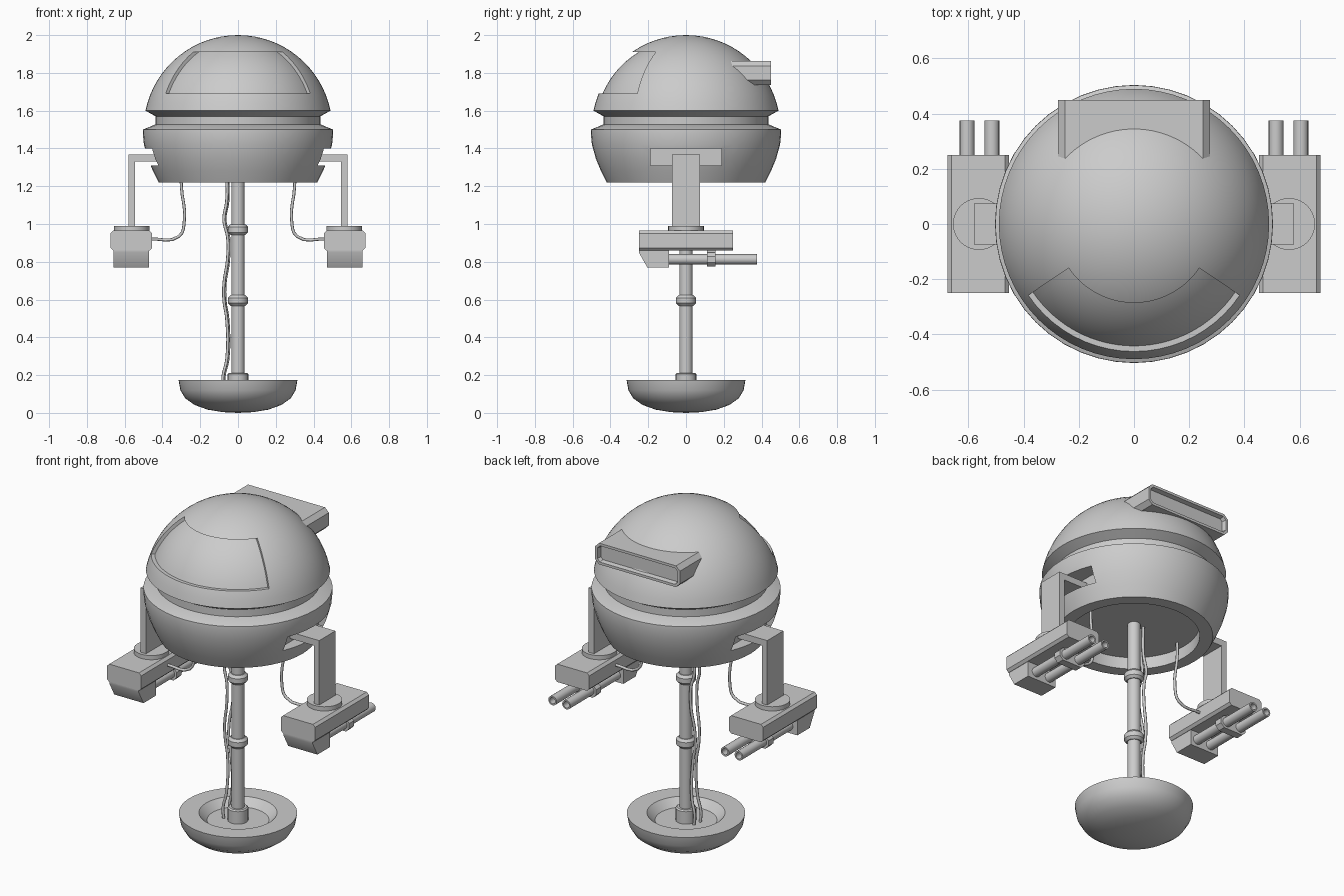
import bpy, bmesh
from math import sin, cos, pi, radians, asin, sqrt
from mathutils import Matrix, Vector

if "Cube" in bpy.data.objects:
    bpy.data.objects.remove(bpy.data.objects["Cube"])


def make(name, bm, mirror=False, angle=30):
    bmesh.ops.recalc_face_normals(bm, faces=bm.faces[:])
    me = bpy.data.meshes.new(name)
    bm.to_mesh(me)
    bm.free()
    ob = bpy.data.objects.new(name, me)
    bpy.context.collection.objects.link(ob)
    if mirror:
        ob.modifiers.new("Mirror", 'MIRROR')
    smooth(ob, angle)
    return ob


def smooth(ob, angle=30):
    bpy.ops.object.select_all(action='DESELECT')
    ob.select_set(True)
    bpy.context.view_layer.objects.active = ob
    bpy.ops.object.shade_smooth_by_angle(angle=radians(angle))


def lathe(name, prof, seg=32, mat=None, mirror=False, start=0, sweep=360, closed=False, angle=30):
    """Revolve (radius, z) points around z."""
    bm = bmesh.new()
    rot = Matrix.Rotation(radians(start), 4, 'Z')
    vs = [bm.verts.new(rot @ Vector((r, 0, z))) for r, z in prof]
    es = [bm.edges.new(p) for p in zip(vs, vs[1:])]
    if closed:
        es.append(bm.edges.new((vs[-1], vs[0])))
    bmesh.ops.spin(bm, geom=vs + es, cent=(0, 0, 0), axis=(0, 0, 1),
                   angle=radians(sweep), steps=seg)
    bmesh.ops.remove_doubles(bm, verts=bm.verts[:], dist=1e-5)
    bmesh.ops.holes_fill(bm, edges=[e for e in bm.edges if e.is_boundary])
    if mat:
        bm.transform(mat)
    return make(name, bm, mirror, angle)


def prism(name, pts, axis, a, b, mirror=False, bevel=0, bevel_axis=1):
    """Extrude a 2D outline along x (axis 0) or y (axis 1)."""
    bm = bmesh.new()
    put = (lambda p, t: (t, p[0], p[1])) if axis == 0 else (lambda p, t: (p[0], t, p[1]))
    f = bm.faces.new([bm.verts.new(put(p, a)) for p in pts])
    ext = bmesh.ops.extrude_face_region(bm, geom=[f])['geom']
    off = Vector((0, 0, 0))
    off[axis] = b - a
    bmesh.ops.translate(bm, vec=off, verts=[v for v in ext if isinstance(v, bmesh.types.BMVert)])
    if bevel:
        es = [e for e in bm.edges
              if abs((e.verts[0].co - e.verts[1].co).normalized()[bevel_axis]) > .99]
        bmesh.ops.bevel(bm, geom=es, offset=bevel, segments=1, affect='EDGES')
    return make(name, bm, mirror)


def rect(u0, u1, v0, v1):
    return [(u0, v0), (u1, v0), (u1, v1), (u0, v1)]


def cut(ob, cutter):
    m = ob.modifiers.new("Cut", 'BOOLEAN')
    m.operation, m.solver, m.object = 'DIFFERENCE', 'EXACT', cutter
    bpy.context.view_layer.objects.active = ob
    bpy.ops.object.modifier_apply(modifier=m.name)
    cutter.hide_render = True
    cutter.hide_set(True)
    smooth(ob)


def cable(name, pts, mirror=False):
    cu = bpy.data.curves.new(name, 'CURVE')
    cu.dimensions = '3D'
    cu.bevel_depth, cu.bevel_resolution, cu.resolution_u = .008, 2, 4
    cu.use_fill_caps = True
    sp = cu.splines.new('BEZIER')
    sp.bezier_points.add(len(pts) - 1)
    for b, p in zip(sp.bezier_points, pts):
        b.co = p
        b.handle_left_type = b.handle_right_type = 'AUTO'
    ob = bpy.data.objects.new(name, cu)
    bpy.context.collection.objects.link(ob)
    if mirror:
        ob.modifiers.new("Mirror", 'MIRROR')


# Dome with a shallow wrap-around window recess at the front
arc = [(.5 * cos(t), 1.5 + .5 * sin(t)) for t in
       [pi / 2 + (asin(.2) - pi / 2) * i / 16 for i in range(17)]]
arc[0] = (0, 2)
dome = lathe("dome", arc + [(.436, 1.57), (.436, 1.52), (0, 1.52)], 64)
R = .481
inner = [(sqrt(R * R - (z - 1.5) ** 2), z) for z in [1.69 + .22 * i / 10 for i in range(11)]]
window = lathe("window_cutter", inner + [(.6, 1.91), (.6, 1.69)], 32,
               start=-90 - 56, sweep=112, closed=True)
cut(dome, window)

# Lower hull, hollow underneath, with a pocket on each side
hull = lathe("lower_hull", [(0, 1.53), (.43, 1.53), (.503, 1.50), (.504, 1.48), (.498, 1.42),
                            (.477, 1.345), (.45, 1.28), (.42, 1.22), (.35, 1.22),
                            (.35, 1.29), (0, 1.29)], 48)
pocket = prism("pocket_cutter", rect(-.188, .188, 1.31, 1.40), 0, .39, .6, mirror=True)
cut(hull, pocket)

# Rear vent box with recessed opening
vent = prism("rear_vent", rect(-.275, .275, 1.737, 1.862), 1, .15, .45, bevel=.025)
bm = bmesh.new()
bm.from_mesh(vent.data)
back = [f for f in bm.faces if f.normal.y > .9]
bmesh.ops.inset_region(bm, faces=back, thickness=.016)
bmesh.ops.inset_region(bm, faces=back, thickness=.006, depth=-.025)
bm.to_mesh(vent.data)
bm.free()
smooth(vent)

# Central pole and its collars
lathe("pole", [(0, .12), (.035, .12), (.035, 1.3), (0, 1.3)], 20)
for i, z in enumerate((.97, .595)):
    lathe(f"pole_collar_{i + 1}", [(.03, z - .028), (.04, z - .028), (.053, z - .014),
                                   (.053, z + .014), (.04, z + .028), (.03, z + .028)], 20)
lathe("pole_socket", [(0, .12), (.055, .12), (.055, .205), (.048, .212), (0, .212)], 20)

# Dish base
lathe("base_dish", [(0, 0), (.08, .004), (.16, .017), (.23, .042), (.28, .078), (.305, .12),
                    (.315, .175), (.208, .175), (.165, .132), (0, .132)], 48)

# Wavy cables beside the pole
wave = [(-.06, 1.3), (-.06, 1.12), (-.075, 1.02), (-.055, .93), (-.057, .8), (-.074, .69),
        (-.074, .59), (-.06, .5), (-.06, .28), (-.08, .19), (-.075, .125)]
for i, y in enumerate((-.018, .018)):
    cable(f"pole_cable_{i + 1}", [(x + .006 * i, y * (1 + .4 * sin(9 * z)), z) for x, z in wave])

# Gun cables
cable("gun_cable", [(.30, 0, 1.3), (.30, 0, 1.2), (.284, 0, 1.02), (.312, 0, .935), (.47, 0, .92)],
      mirror=True)

# Bent arms
prism("arm", [(.38, 1.33), (.545, 1.33), (.545, .98), (.58, .98), (.58, 1.368), (.38, 1.368)],
      1, -.075, .075, mirror=True)

# Gun pods: swivel disc, housing, front block, clamp, twin barrels
C = .565
lathe("gun_swivel", [(0, .955), (.094, .955), (.094, .99), (0, .99)], 32,
      Matrix.Translation((C - .003, 0, 0)), True)
prism("gun_housing", rect(C - .111, C + .111, .86, .965), 1, -.25, .25, True, bevel=.014)
prism("gun_front_block", [(-.25, .865), (-.25, .85), (-.205, .77), (-.09, .77), (-.09, .865)],
      0, C - .095, C + .095, True)
prism("barrel_clamp", rect(C - .09, C + .08, .775, .85), 1, .11, .155, True, bevel=.022)
prism("clamp_mount", rect(C - .045, C + .035, .83, .87), 1, .11, .155, True)
for i, x in enumerate((.515, .605)):
    lathe(f"gun_barrel_{i + 1}", [(0, 0), (.027, 0), (.027, .475), (.018, .475), (.018, .42), (0, .42)],
          16, Matrix.Translation((x, -.1, .813)) @ Matrix.Rotation(-pi / 2, 4, 'X'), True)
